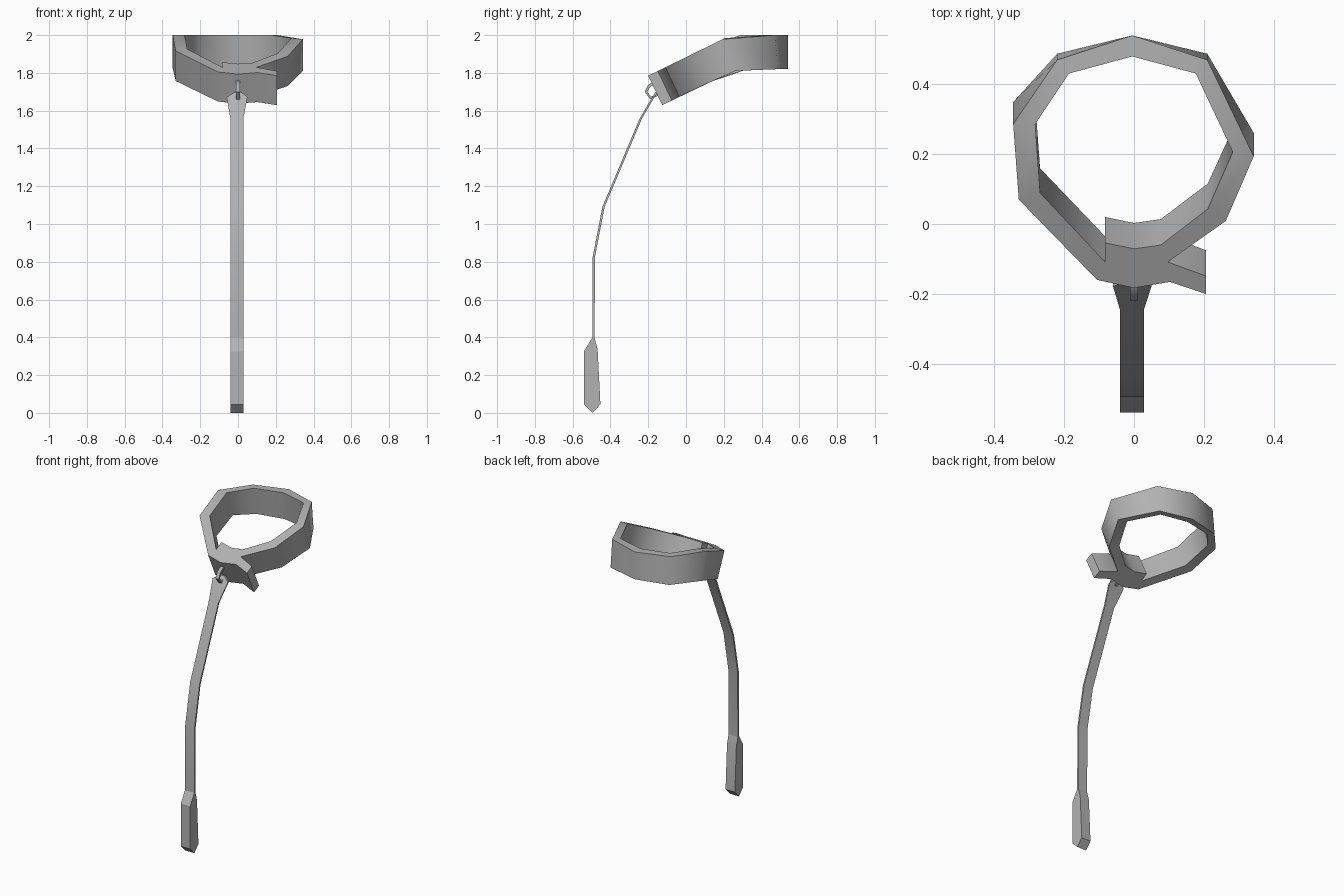
import bpy, bmesh, math
from mathutils import Vector

if "Cube" in bpy.data.objects:
    bpy.data.objects.remove(bpy.data.objects["Cube"])

grey = bpy.data.materials.new("grey")
grey.diffuse_color = (0.45, 0.45, 0.45, 1)
grey.use_nodes = True
grey.node_tree.nodes["Principled BSDF"].inputs["Base Color"].default_value = grey.diffuse_color


def finish(name, bm, angle):
    bmesh.ops.recalc_face_normals(bm, faces=bm.faces)
    mesh = bpy.data.meshes.new(name)
    bm.to_mesh(mesh)
    bm.free()
    mesh.materials.append(grey)
    ob = bpy.data.objects.new(name, mesh)
    bpy.context.collection.objects.link(ob)
    bpy.ops.object.select_all(action='DESELECT')
    ob.select_set(True)
    bpy.context.view_layer.objects.active = ob
    bpy.ops.object.shade_smooth_by_angle(angle=math.radians(angle))
    return ob


def sweep(name, sections, angle):
    """Skin a row of four-cornered sections and cap both ends."""
    bm = bmesh.new()
    rows = [[bm.verts.new(p) for p in s] for s in sections]
    for a, b in zip(rows, rows[1:]):
        for i in range(4):
            j = (i + 1) % 4
            bm.faces.new((a[i], a[j], b[j], b[i]))
    bm.faces.new(rows[0])
    bm.faces.new(rows[-1])
    return finish(name, bm, angle)


# Collar: one strap wound round the neck, its tail lapping over the start
def collar_top(x, y):
    return Vector((x, y, min(2.0, 1.785 + 0.49 * (y + 0.2))))


def collar_bottom(x, y):
    # the band leans at the front and stands upright at the back
    lean = 0.074 - 0.011 * min(1, max(0, y / 0.29))
    if y > 0.29:
        lean = 0.063 * (0.54 - y) / 0.25
    drop = 0.156 + 0.024 * min(1, max(0, y / 0.4))
    return collar_top(x, y) + Vector((0, lean, -drop))


strap = [  # inner x, y, outer x, y
    (-.083, -.054, -.083, -.109), (0, -.071, 0, -.125),
    (.077, -.06, .097, -.109), (.211, .043, .263, .009),
    (.283, .206, .343, .194), (.177, .431, .21, .47),
    (-.005, .48, -.005, .54), (-.186, .431, -.22, .47),
    (-.283, .286, -.346, .286), (-.269, .089, -.33, .07),
    (-.083, -.109, -.106, -.16), (0, -.125, 0, -.183),
    (.097, -.109, .103, -.166), (.206, -.149, .206, -.2)]
sweep("collar", [(collar_top(a, b), collar_top(c, d),
                  collar_bottom(c, d), collar_bottom(a, b))
                 for a, b, c, d in strap], 52)

# Wire loop on the collar front, swept in the yz plane
loop = [Vector((0, y, z)) for y, z in
        [(-.15, 1.757), (-.172, 1.748), (-.196, 1.73), (-.212, 1.70),
         (-.187, 1.667), (-.15, 1.685)]]
sections = []
for i, p in enumerate(loop):
    t = (loop[min(i + 1, len(loop) - 1)] - loop[max(i - 1, 0)]).normalized()
    n = Vector((0, -t.z, t.y)) * 0.007
    w = Vector((0.011, 0, 0))
    sections.append((p - w - n, p + w - n, p + w + n, p - w + n))
sweep("collar_loop", sections, 30)

# Leash: thin strap that flares, then narrows where it meets the loop
leash = [  # y, z, left x, right x
    (-.155, 1.70, -.015, .015), (-.173, 1.672, -.06, .05),
    (-.24, 1.557, -.04, .028), (-.437, 1.09, -.04, .028),
    (-.488, .825, -.04, .028), (-.49, .38, -.04, .028)]
sections = []
for y, z, left, right in leash:
    sections.append([(left, y - .006, z), (right, y - .006, z),
                     (right, y + .006, z), (left, y + .006, z)])
sweep("leash", sections, 30)

# Handle: faceted side profile extruded to the width of the leash
profile = [(-.495, .40), (-.54, .326), (-.54, .045), (-.495, 0),
           (-.453, .045), (-.468, .337), (-.485, .40)]
bm = bmesh.new()
face = bm.faces.new([bm.verts.new((-.04, y, z)) for y, z in profile])
side = bmesh.ops.extrude_face_region(bm, geom=[face])
bmesh.ops.translate(bm, vec=(.068, 0, 0),
                    verts=[v for v in side["geom"]
                           if isinstance(v, bmesh.types.BMVert)])
finish("handle", bm, 25)
